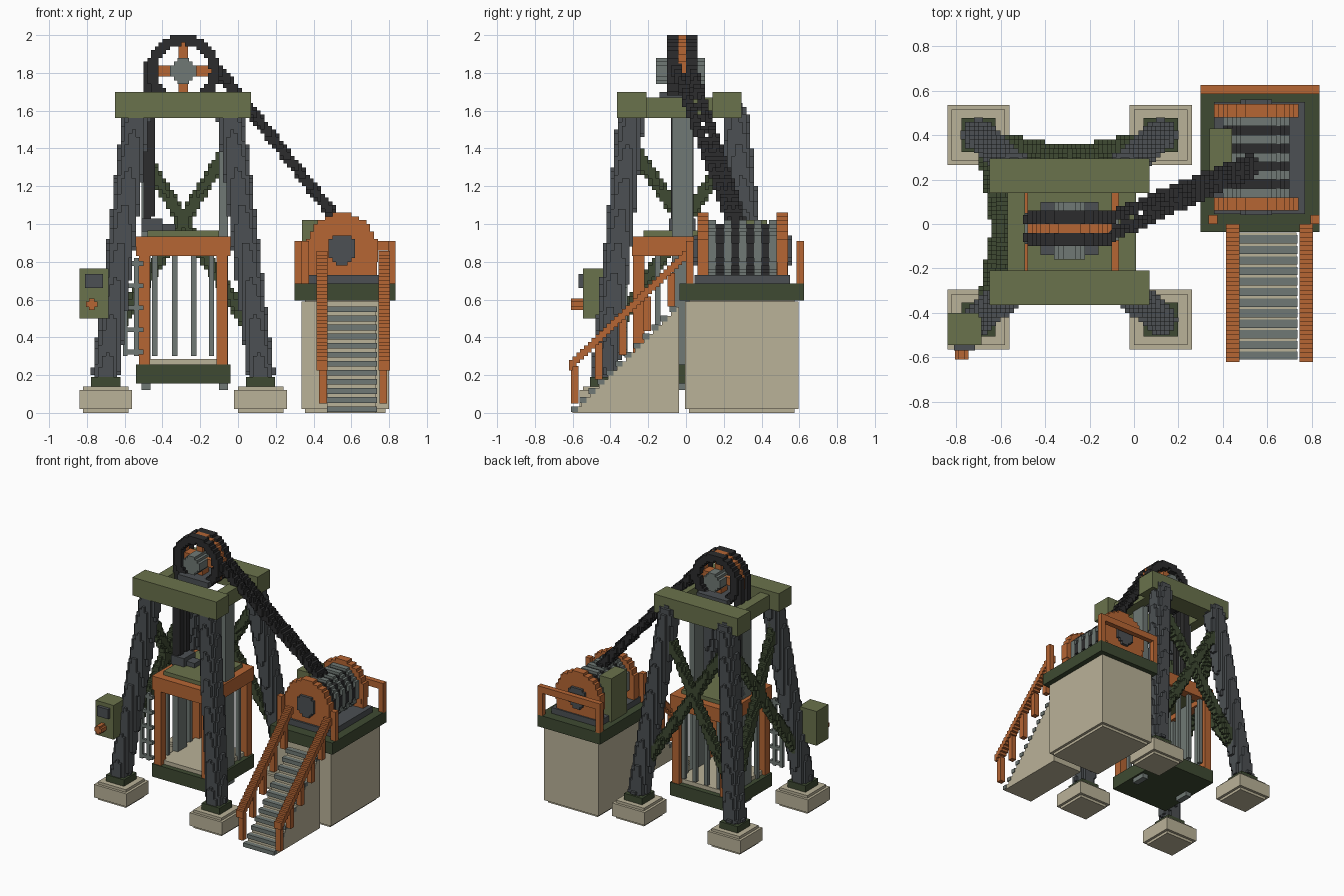
import bpy, bmesh, math
from mathutils import Vector, Matrix

if "Cube" in bpy.data.objects:
    bpy.data.objects.remove(bpy.data.objects["Cube"])

V = 0.02  # block size
AXES = [Vector(a) for a in ((1, 0, 0), (0, 1, 0), (0, 0, 1))]


def material(name, *rgb):
    lin = [((c / 255 + 0.055) / 1.055) ** 2.4 for c in rgb] + [1]
    m = bpy.data.materials.new(name)
    m.use_nodes = True
    m.diffuse_color = lin
    m.node_tree.nodes["Principled BSDF"].inputs["Base Color"].default_value = lin
    return m


cream = material("concrete_cream", 186, 178, 152)
olive = material("olive_green", 106, 114, 76)
dark_green = material("dark_green", 62, 74, 50)
orange = material("rust_orange", 182, 102, 52)
grey = material("steel_grey", 112, 121, 117)
slate = material("slate_grey", 76, 80, 83)
black = material("rope_black", 44, 44, 45)


def finish(name, mat, bm):
    me = bpy.data.meshes.new(name)
    bm.to_mesh(me)
    bm.free()
    me.materials.append(mat)
    bpy.context.collection.objects.link(bpy.data.objects.new(name, me))


def part(name, mat, *boxes):
    """One object from boxes given as x0, x1, y0, y1, z0, z1."""
    bm = bmesh.new()
    for x0, x1, y0, y1, z0, z1 in boxes:
        mid = Vector((x0 + x1, y0 + y1, z0 + z1)) / 2
        size = Matrix.Diagonal((x1 - x0, y1 - y0, z1 - z0, 1))
        bmesh.ops.create_cube(bm, size=1, matrix=Matrix.Translation(mid) @ size)
    finish(name, mat, bm)


def blocks(name, mat, cells):
    """Outer skin of a set of grid cells."""
    bm = bmesh.new()
    for c in cells:
        mid = (Vector(c) + Vector((0.5, 0.5, 0.5))) * V
        for i in range(3):
            u, w = AXES[(i + 1) % 3] * V / 2, AXES[(i + 2) % 3] * V / 2
            for s in (1, -1):
                near = list(c)
                near[i] += s
                if tuple(near) not in cells:
                    f = mid + AXES[i] * s * V / 2
                    ring = [f - u - w, f + u - w, f + u + w, f - u + w]
                    bm.faces.new([bm.verts.new(p) for p in ring[::s]])
    bmesh.ops.remove_doubles(bm, verts=bm.verts, dist=V / 20)
    finish(name, mat, bm)


def bar(p, q, r):
    """Cells of a sloping round bar."""
    p, q, cells = Vector(p), Vector(q), set()
    n, k = int((q - p).length / V * 2), int(r / V) + 1
    for i in range(n + 1):
        c = p.lerp(q, i / n) / V
        base = [math.floor(t) for t in c]
        for dx in range(-k, k + 1):
            for dy in range(-k, k + 1):
                for dz in range(-k, k + 1):
                    cell = (base[0] + dx, base[1] + dy, base[2] + dz)
                    if (Vector(cell) + Vector((0.5, 0.5, 0.5)) - c).length * V <= r:
                        cells.add(cell)
    return cells


def disc(cx, cz, r, y0, y1, hole=0):
    """Cells of a disc or ring whose axis runs along y."""
    cells = set()
    k = int(r / V) + 2
    for i in range(round(cx / V) - k, round(cx / V) + k):
        for j in range(round(cz / V) - k, round(cz / V) + k):
            d = math.hypot((i + 0.5) * V - cx, (j + 0.5) * V - cz)
            if hole <= d <= r:
                cells |= {(i, y, j) for y in range(round(y0 / V), round(y1 / V))}
    return cells


def stepped(x0, x1, y0, y1, z0, z1):
    """Block with its rims stepped in by one cell."""
    return ((x0 + V, x1 - V, y0 + V, y1 - V, z0, z1), (x0, x1, y0, y1, z0 + V, z1 - V))


# Tower: footings, plates and leaning legs
CX, CY = -0.29, -0.015
foot, head = {}, {}
for sx, side in ((-1, "right"), (1, "left")):
    for sy, end in ((-1, "front"), (1, "back")):
        x, y = CX + sx * 0.41, CY + sy * 0.415
        tag = end + "_" + side
        part("footing_" + tag, cream, *stepped(x - 0.14, x + 0.14, y - 0.135, y + 0.135, 0, 0.14))
        part("leg_plate_" + tag, dark_green, (x - 0.077, x + 0.077, y - 0.077, y + 0.077, 0.14, 0.19))
        foot[sx, sy] = Vector((x, y, 0.21))
        head[sx, sy] = Vector((CX + sx * 0.25, CY + sy * 0.275, 1.57))
        blocks("leg_" + tag, slate, bar(foot[sx, sy], head[sx, sy], 0.072))

# Cross braces on the back and right faces
for name, a, b in (("back", (-1, 1), (1, 1)), ("right", (-1, -1), (-1, 1))):
    cells = set()
    for s, t in ((a, b), (b, a)):
        cells |= bar(foot[s].lerp(head[s], 0.13), foot[t].lerp(head[t], 0.91), 0.036)
    blocks("cross_brace_" + name, dark_green, cells)

# Top beams
part("top_beams", olive, (-0.65, 0.07, -0.365, -0.21, 1.56, 1.7), (-0.65, 0.07, 0.14, 0.295, 1.56, 1.7))
part("top_cross_beams", olive, *[(x, x + 0.08, -0.21, 0.14, 1.56, 1.67) for x in (-0.57, -0.07)])
part("wheel_bearing", slate, (-0.42, -0.16, -0.14, 0.1, 1.66, 1.7))

# Sheave wheel
WX, WZ = -0.29, 1.81
blocks("wheel_rims", black, disc(WX, WZ, 0.195, -0.1, -0.04, 0.14) | disc(WX, WZ, 0.195, 0, 0.06, 0.14))
blocks("wheel_core", orange, disc(WX, WZ, 0.185, -0.04, 0, 0.145))
part("wheel_spokes", orange, (WX - 0.15, WX + 0.15, -0.06, 0.02, WZ - 0.03, WZ + 0.03),
     (WX - 0.026, WX + 0.026, -0.06, 0.02, WZ - 0.15, WZ + 0.15))
blocks("wheel_hub", grey, disc(WX, WZ, 0.067, -0.16, 0.1))

# Twin ropes
for i, off in enumerate((-0.04, 0.04)):
    blocks("hoist_rope_%d" % i, black, bar((-0.13, -0.02 + off, 1.85), (0.52, 0.26 + off * 0.6, 1.03), 0.031))
    blocks("cage_rope_%d" % i, black, bar((-0.475, -0.02 + off, 1.84), (-0.475, -0.02 + off, 1.05), 0.028))
part("rope_clamp", slate, (-0.51, -0.4, -0.09, 0.05, 0.96, 1.03), (-0.4, -0.33, -0.06, 0.02, 0.96, 1))

# Guide rails
part("guide_rails", grey, *[(x, x + 0.046, -0.075, 0.037, 0.12, 1.57) for x in (-0.51, -0.1)])

# Cage
x0, x1, y0, y1 = -0.54, -0.04, -0.285, 0.255
part("cage_base", dark_green, (x0, x1, y0, y1, 0.155, 0.255))
part("cage_floor", cream, (x0 + 0.04, x1 - 0.04, y0 + 0.04, y1 - 0.04, 0.25, 0.285))
part("cage_posts", orange, *[(x, x + 0.06, y, y + 0.06, 0.25, 0.84)
                             for x in (x0 + 0.015, x1 - 0.075) for y in (y0 + 0.005, y1 - 0.065)])
part("cage_top_frame", orange, (x0, x1, y0, y0 + 0.07, 0.83, 0.935), (x0, x1, y1 - 0.07, y1, 0.83, 0.935),
     (x0, x0 + 0.07, y0, y1, 0.83, 0.935), (x1 - 0.07, x1, y0, y1, 0.83, 0.935))
part("cage_roof", olive, (x0 + 0.06, x1 - 0.06, y0 + 0.06, y1 - 0.06, 0.87, 0.965))
part("cage_back_bars", grey, *[(x - 0.014, x + 0.014, y1 - 0.05, y1 - 0.02, 0.3, 0.84)
                               for x in (-0.44, -0.335, -0.235, -0.14)])
part("cage_side_bars", grey, *[(x - 0.014, x + 0.014, y - 0.014, y + 0.014, 0.25, 0.84)
                               for x in (x0 + 0.04, x1 - 0.04) for y in (-0.15, 0.12)])

# Ladder beside the cage
part("ladder", grey, *[(x, x + 0.025, -0.335, -0.31, 0.3, 0.82) for x in (-0.61, -0.55)],
     *[(-0.61, -0.5, -0.335, -0.31, 0.31 + i * 0.117, 0.335 + i * 0.117) for i in range(5)])

# Control box on the front right leg
part("control_box", olive, (-0.84, -0.685, -0.545, -0.4, 0.5, 0.765))
part("control_screen", slate, (-0.81, -0.715, -0.57, -0.54, 0.66, 0.735))
part("control_knob", orange, (-0.805, -0.745, -0.61, -0.54, 0.56, 0.59), (-0.79, -0.76, -0.61, -0.54, 0.545, 0.605))

# Winch house
part("winch_house", cream, *stepped(0.335, 0.8, -0.005, 0.595, 0, 0.61))
part("winch_deck", dark_green, (0.3, 0.835, -0.035, 0.625, 0.595, 0.685))
part("winch_bed", slate, (0.36, 0.77, 0.045, 0.55, 0.68, 0.73))
part("winch_cabinet", olive, (0.34, 0.44, 0.24, 0.43, 0.68, 1.02))

# Winch drum
DX, DZ = 0.55, 0.865
for name, y in (("front", 0.06), ("back", 0.48)):
    blocks("drum_flange_" + name, orange, disc(DX, DZ, 0.19, y, y + 0.06))
    part("drum_stand_" + name, orange, (DX - 0.185, DX + 0.185, y + 0.002, y + 0.058, 0.73, DZ))
blocks("drum_hub", slate, disc(DX, DZ, 0.078, 0.04, 0.56))
rope_bands, steel_bands = set(), set()
for i in range(9):
    y = 0.12 + i * 0.04
    if i % 2:
        rope_bands |= disc(DX, DZ, 0.145, y, y + 0.04)
    else:
        steel_bands |= disc(DX, DZ, 0.158, y, y + 0.04)
blocks("drum_rope_bands", black, rope_bands)
blocks("drum_steel_bands", grey, steel_bands)

# Deck railing
part("deck_railing", orange, (0.3, 0.835, 0.585, 0.625, 0.86, 0.91),
     *[(x, x + 0.04, 0.585, 0.625, 0.68, 0.87) for x in (0.3, 0.795)])
part("deck_front_posts", orange, *[(x, x + 0.04, 0, 0.04, 0.68, 0.91) for x in (0.335, 0.795)])

# Stairs
N, RUN, RISE = 12, 0.0475, 0.048
steps = [(-0.61 + i * RUN, 0.035 + i * RISE) for i in range(N)]
part("stair_body", cream, *[(0.475, 0.73, y + 0.008, -0.04 if i < N - 1 else -0.038, 0, z - 0.002)
                            for i, (y, z) in enumerate(steps)])
part("stair_treads", grey, *[(0.47, 0.735, y, y + 0.037, z - 0.03, z) for y, z in steps])

# Stair handrails
for side, x in (("right", 0.415), ("left", 0.745)):
    rail = [(x, x + 0.06, -0.62 + i * V, -0.6 + i * V, 0.225 + i * 0.0192, 0.28 + i * 0.0192) for i in range(31)]
    part("handrail_" + side, orange, *rail)
    inner = x + 0.015 if x < 0.6 else x + 0.005
    posts = [(inner, inner + 0.04, y - 0.02, y + 0.02, y + 0.64, y * 0.96 + 0.815)
             for y in (-0.59 + i * 0.128 for i in range(5))]
    part("handrail_posts_" + side, orange, *posts)
